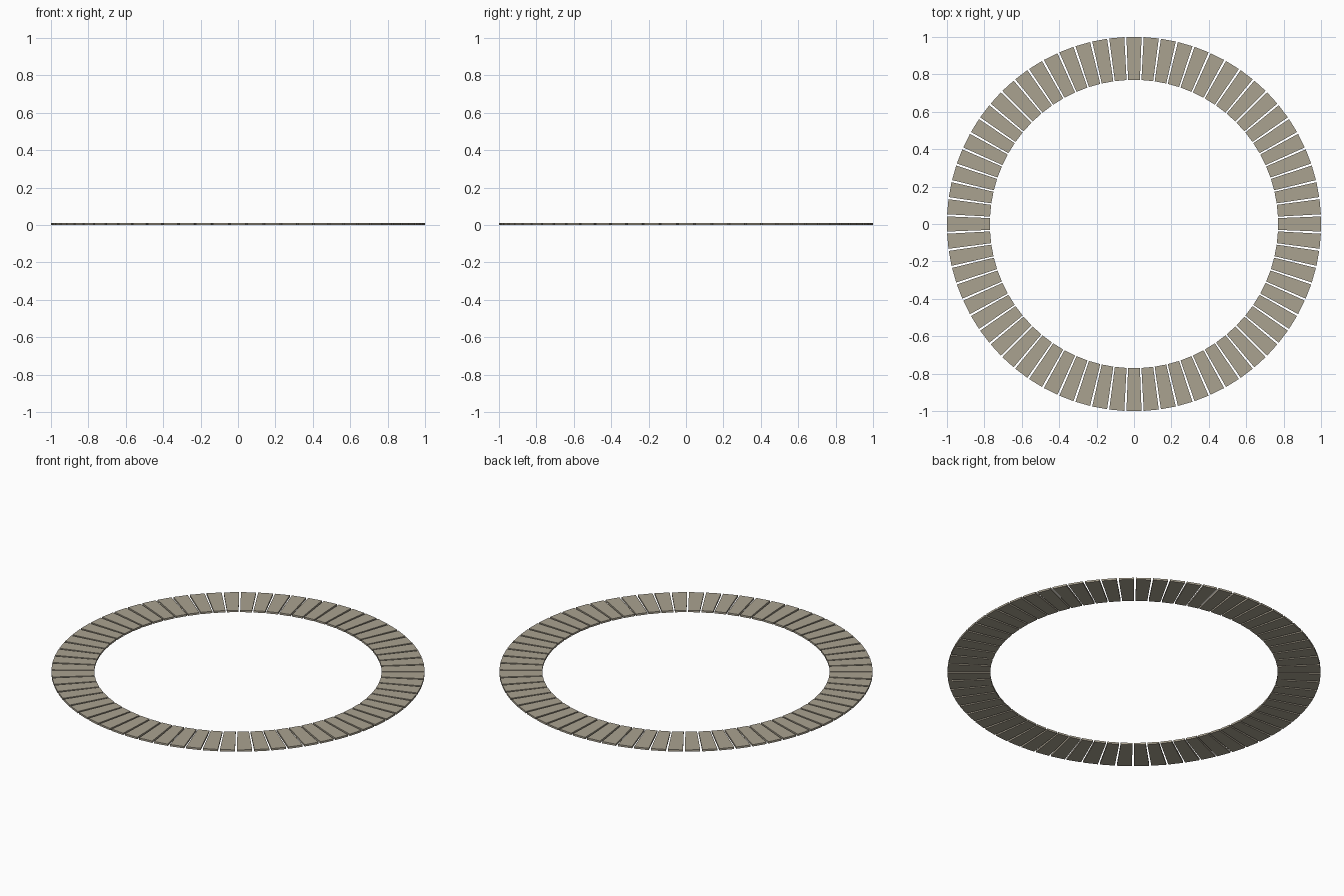
import bpy, bmesh, math
from mathutils import Matrix

if "Cube" in bpy.data.objects:
    bpy.data.objects.remove(bpy.data.objects["Cube"])

COUNT = 68
R_IN, R_OUT = 0.77, 1.0
HALF_IN, HALF_OUT = 0.0315, 0.0405
THICK = 0.011

# one tapered stone, repeated around the ring with narrow gaps
bm = bmesh.new()
profile = [(R_IN, -HALF_IN), (R_OUT, -HALF_OUT), (R_OUT, HALF_OUT), (R_IN, HALF_IN)]
for i in range(COUNT):
    rot = Matrix.Rotation(2 * math.pi * i / COUNT, 4, 'Z')
    low = [bm.verts.new((x, y, 0)) for x, y in profile]
    high = [bm.verts.new((x, y, THICK)) for x, y in profile]
    bm.faces.new(low[::-1])
    bm.faces.new(high)
    for a in range(4):
        b = (a + 1) % 4
        bm.faces.new((low[a], low[b], high[b], high[a]))
    bmesh.ops.transform(bm, matrix=rot, verts=low + high)

mesh = bpy.data.meshes.new("paving_ring")
bm.to_mesh(mesh)
bm.free()
ring = bpy.data.objects.new("paving_ring", mesh)
bpy.context.collection.objects.link(ring)

# warm stone colour
mat = bpy.data.materials.new("stone")
mat.diffuse_color = (0.40, 0.36, 0.28, 1)
mat.use_nodes = True
mat.node_tree.nodes["Principled BSDF"].inputs["Base Color"].default_value = mat.diffuse_color
mesh.materials.append(mat)
